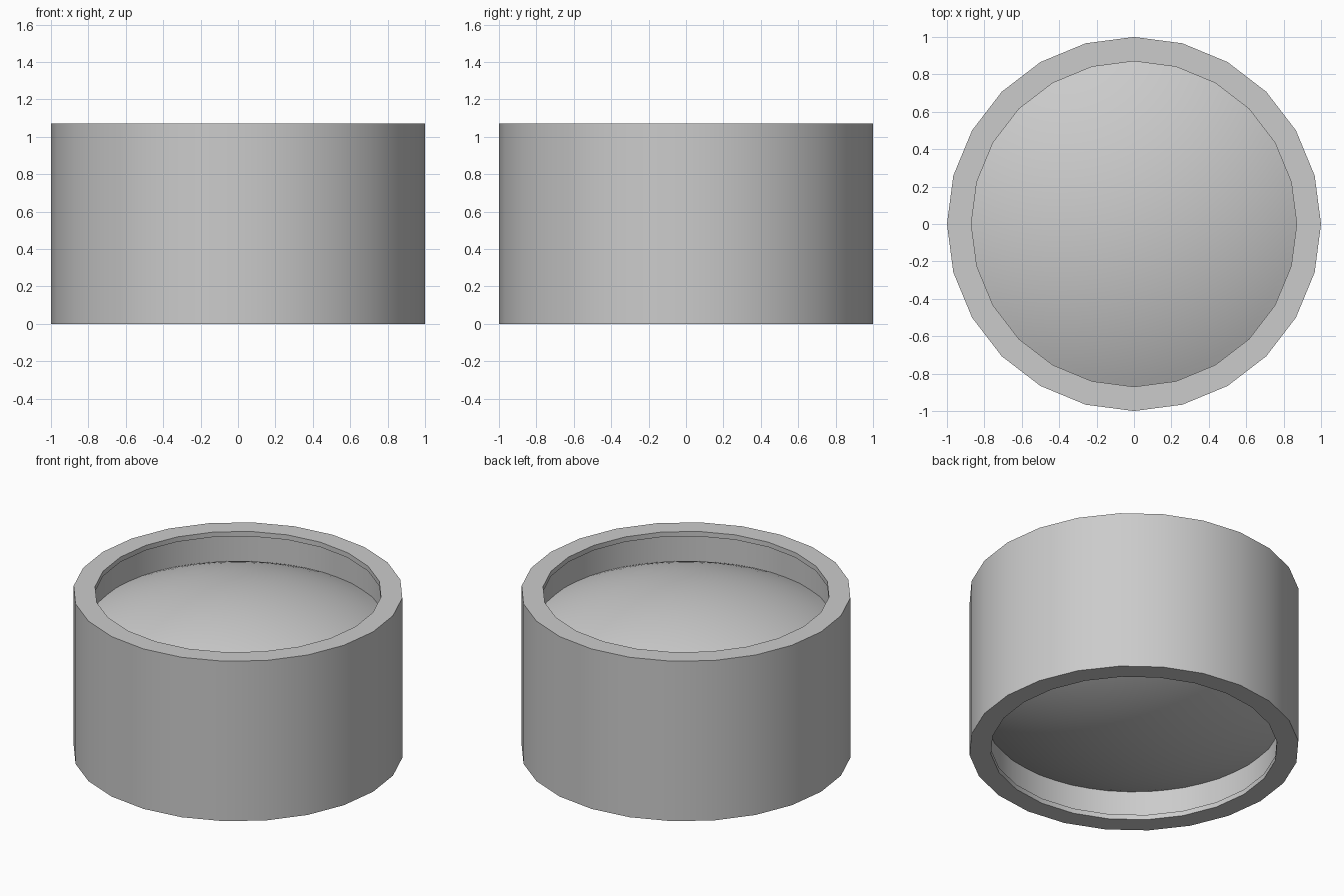
import bpy, bmesh, math

if "Cube" in bpy.data.objects:
    bpy.data.objects.remove(bpy.data.objects["Cube"])

SIDES = 24
H = 1.07          # housing height
MID = H / 2


def lathe(name, profile, sides, closed, angle):
    """Revolve (radius, z) points around z; radius 0 becomes a pole."""
    bm = bmesh.new()
    rings = []
    for r, z in profile:
        if r < 1e-6:
            rings.append([bm.verts.new((0, 0, z))] * sides)
        else:
            rings.append([bm.verts.new((r * math.cos(2 * math.pi * i / sides),
                                        r * math.sin(2 * math.pi * i / sides), z))
                          for i in range(sides)])
    pairs = list(zip(rings, rings[1:]))
    if closed:
        pairs.append((rings[-1], rings[0]))
    for a, b in pairs:
        for i in range(sides):
            j = (i + 1) % sides
            bm.faces.new(list(dict.fromkeys((a[i], a[j], b[j], b[i]))))
    bmesh.ops.recalc_face_normals(bm, faces=bm.faces[:])
    mesh = bpy.data.meshes.new(name)
    bm.to_mesh(mesh)
    bm.free()
    obj = bpy.data.objects.new(name, mesh)
    bpy.context.collection.objects.link(obj)
    bpy.ops.object.select_all(action='DESELECT')
    obj.select_set(True)
    bpy.context.view_layer.objects.active = obj
    bpy.ops.object.shade_smooth_by_angle(angle=math.radians(angle))
    return obj


# Housing ring: thin inner lip at both ends with a wider recess between them
LIP_R, BORE_R, LIP_H = 0.87, 0.90, 0.033
lathe("lens_housing", [(1, 0), (1, H), (LIP_R, H), (LIP_R, H - LIP_H),
                       (BORE_R, H - LIP_H), (BORE_R, LIP_H),
                       (LIP_R, LIP_H), (LIP_R, 0)], SIDES, True, 30)

# Biconvex glass lens: two spherical caps joined by a straight edge band
R, EDGE_R, TOP, STEPS = 2.05, 0.90, H - 0.005, 12
cap = []
for k in range(STEPS + 1):
    r = EDGE_R * k / STEPS
    cap.append((r, TOP - R + math.sqrt(R * R - r * r)))
lathe("lens", cap + [(r, H - z) for r, z in reversed(cap)], SIDES * 2, False, 30)
